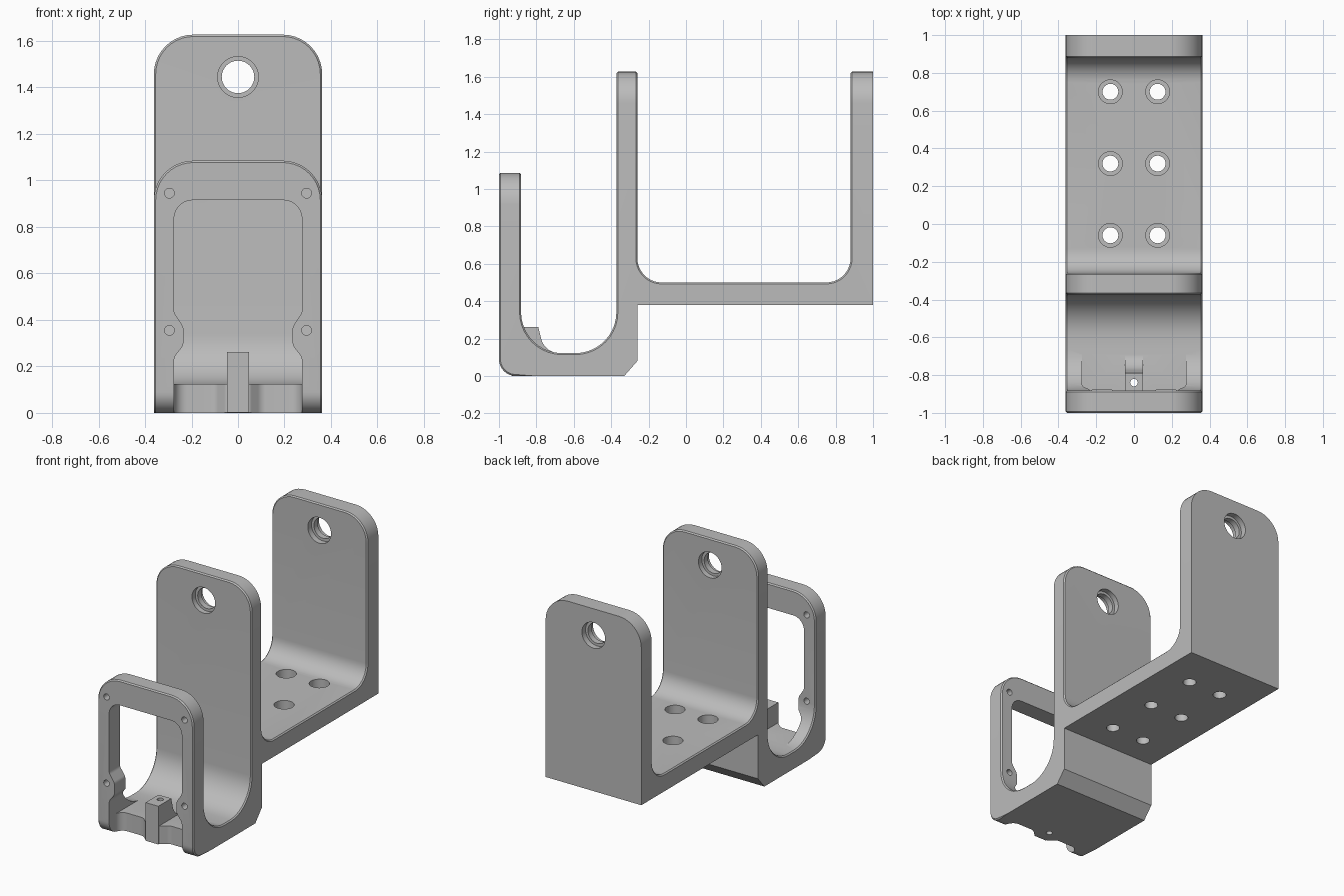
import bpy, bmesh, math
from mathutils import Vector

if "Cube" in bpy.data.objects:
    bpy.data.objects.remove(bpy.data.objects["Cube"])

grey = bpy.data.materials.new("plain grey")
grey.use_nodes = True
grey.diffuse_color = (0.5, 0.5, 0.5, 1)
grey.node_tree.nodes["Principled BSDF"].inputs["Base Color"].default_value = (0.5, 0.5, 0.5, 1)

HALF = 0.362          # half width of the bracket
LOW, HIGH = 1.085, 1.627   # plate heights
SHELF = 0.38          # underside of the shelf


def rounded(corners, steps=10):
    """Closed outline from (u, v, radius) corners."""
    out = []
    for i, (u, v, r) in enumerate(corners):
        p = Vector((u, v))
        if r == 0:
            out.append(p)
            continue
        a = (Vector(corners[i - 1][:2]) - p).normalized()
        b = (Vector(corners[(i + 1) % len(corners)][:2]) - p).normalized()
        half = a.angle(b) / 2
        centre = p + (a + b).normalized() * r / math.sin(half)
        start = p + a * r / math.tan(half) - centre
        end = p + b * r / math.tan(half) - centre
        sweep = start.angle(end)
        for k in range(steps + 1):
            t = k / steps
            out.append(centre + (start * math.sin((1 - t) * sweep)
                                 + end * math.sin(t * sweep)) / math.sin(sweep))
    return out


def prism(name, outline, axis, lo, hi):
    """Extrude an outline along an axis; the outline uses the other two axes in order."""
    place = {"x": lambda u, v, w: (w, u, v),
             "y": lambda u, v, w: (u, w, v),
             "z": lambda u, v, w: (u, v, w)}[axis]
    bm = bmesh.new()
    ends = [[bm.verts.new(place(p[0], p[1], w)) for p in outline] for w in (lo, hi)]
    bm.faces.new(ends[0])
    bm.faces.new(ends[1][::-1])
    n = len(outline)
    for i in range(n):
        j = (i + 1) % n
        bm.faces.new((ends[0][i], ends[1][i], ends[1][j], ends[0][j]))
    bmesh.ops.recalc_face_normals(bm, faces=bm.faces)
    mesh = bpy.data.meshes.new(name)
    bm.to_mesh(mesh)
    bm.free()
    mesh.materials.append(grey)
    obj = bpy.data.objects.new(name, mesh)
    bpy.context.collection.objects.link(obj)
    return obj


def rod(name, u, v, r, axis, lo, hi, sides=32):
    ring = [(u + r * math.cos(math.tau * k / sides), v + r * math.sin(math.tau * k / sides))
            for k in range(sides)]
    return prism(name, ring, axis, lo, hi)


def combine(target, tool, operation="DIFFERENCE"):
    mod = target.modifiers.new("combine", "BOOLEAN")
    mod.operation, mod.object, mod.solver = operation, tool, "EXACT"
    bpy.context.view_layer.objects.active = target
    bpy.ops.object.modifier_apply(modifier=mod.name)
    bpy.data.objects.remove(tool)


def mirrored(right):
    return right + [(-u, v, r) for u, v, r in reversed(right)]


# Side profile: front frame, round trough, middle plate, shelf and back plate
profile = rounded([
    (-1, 0, 0.09), (-0.33, 0, 0), (-0.26, 0.08, 0), (-0.26, SHELF, 0), (1, SHELF, 0),
    (1, HIGH, 0), (0.88, HIGH, 0), (0.88, 0.5, 0.13), (-0.26, 0.5, 0.13),
    (-0.26, HIGH, 0), (-0.372, HIGH, 0), (-0.372, 0.122, 0.22),
    (-0.882, 0.122, 0.22), (-0.882, LOW, 0), (-1, LOW, 0)])
bracket = prism("bracket", profile, "x", -HALF, HALF)

# Round the upper corners of the plates
for top, lo, hi in ((LOW, -1.1, -0.6), (HIGH, -0.5, 1.1)):
    for s in (-1, 1):
        arc = rounded([(s * HALF, top - 0.5, 0), (s * HALF, top, 0.17), (0, top, 0)])[1:-1]
        corner = [(s * (HALF + 0.1), arc[0][1])] + arc + [
            (arc[-1][0], top + 0.1), (s * (HALF + 0.1), top + 0.1)]
        combine(bracket, prism("corner_cutter", corner, "y", lo, hi))

# Fine chamfer on the rims, leaving the mounting faces sharp
bm = bmesh.new()
bm.from_mesh(bracket.data)
bmesh.ops.dissolve_limit(bm, angle_limit=0.01, verts=bm.verts, edges=bm.edges)
rims = []
for e in bm.edges:
    mid = (e.verts[0].co + e.verts[1].co) / 2
    under = mid.y > -0.27 and mid.z < SHELF + 0.01
    base = mid.z < 0.09 and mid.y > -0.9 and mid.z < 0.1
    if e.calc_face_angle(0) > 0.9 and not (under or base or mid.y > 0.99):
        rims.append(e)
bmesh.ops.bevel(bm, geom=rims, offset=0.008, segments=1, affect="EDGES", clamp_overlap=True)
bm.to_mesh(bracket.data)
bm.free()

# Window through the front frame, narrowed by the lower screw bosses
window = rounded(mirrored([
    (0.275, 0.124, 0), (0.275, 0.24, 0.05), (0.235, 0.29, 0.04), (0.235, 0.37, 0.04),
    (0.275, 0.43, 0.04), (0.275, 0.915, 0.08)]))
combine(bracket, prism("window_cutter", window, "y", -1.1, -0.6))

# Scalloped notch below the window
notch = rounded(mirrored([
    (0.275, -1.1, 0), (0.275, -0.88, 0.055), (0.1, -0.88, 0.05),
    (0.05, -0.925, 0.03)]))
combine(bracket, prism("notch_cutter", notch, "z", -0.1, 0.13))

# Central post with a curved rib running back into the trough
post = rounded([(-0.93, 0.001, 0), (-0.93, 0.262, 0), (-0.79, 0.262, 0),
                (-0.755, 0.122, 0.1), (-0.6, 0.122, 0), (-0.6, 0.001, 0)])
combine(bracket, prism("post", post, "x", -0.048, 0.048), "UNION")
combine(bracket, rod("post_hole_cutter", 0, -0.84, 0.02, "z", -0.1, 0.4))

# Screw holes in the frame
for x in (-0.295, 0.295):
    for z in (0.355, 0.945):
        combine(bracket, rod("screw_cutter", x, z, 0.021, "y", -1.1, -0.8))

# Pivot holes, counterbored from both faces of each tall plate
for y in (-0.316, 0.94):
    combine(bracket, rod("pivot_cutter", 0, 1.445, 0.07, "y", y - 0.1, y + 0.1))
    for s in (-1, 1):
        lo, hi = sorted((y + s * 0.02, y + s * 0.1))
        combine(bracket, rod("pivot_bore_cutter", 0, 1.445, 0.088, "y", lo, hi))

# Counterbored mounting holes in the shelf
for x in (-0.125, 0.125):
    for y in (-0.06, 0.32, 0.7):
        combine(bracket, rod("mount_cutter", x, y, 0.042, "z", 0.3, 0.6))
        combine(bracket, rod("mount_bore_cutter", x, y, 0.063, "z", 0.44, 0.7))

bpy.ops.object.select_all(action="DESELECT")
bracket.select_set(True)
bpy.context.view_layer.objects.active = bracket
bpy.ops.object.shade_smooth_by_angle(angle=math.radians(30))
